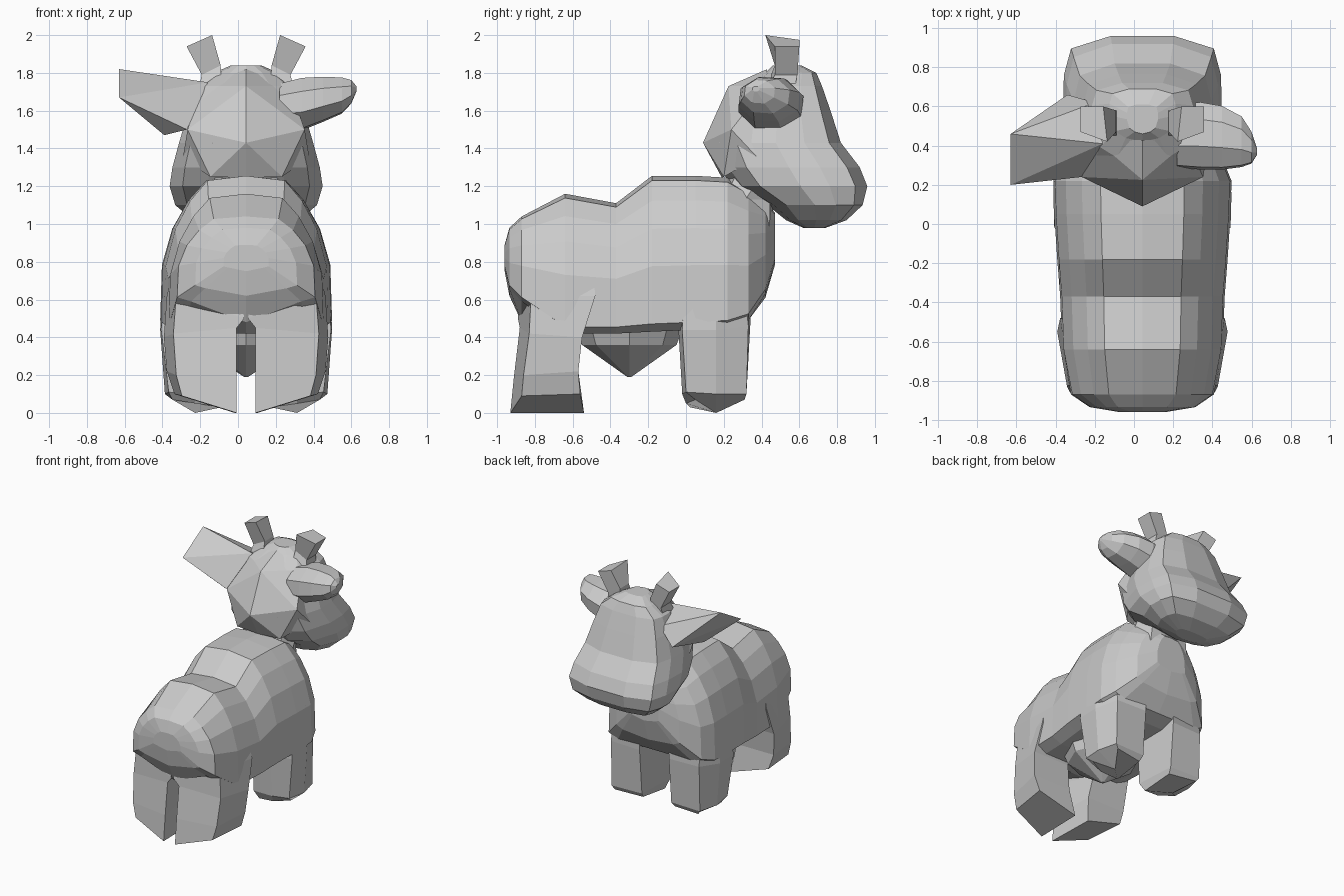
import bpy, bmesh, math

CX = 0.043  # plane of symmetry of the body


def finish(name, bm):
    bmesh.ops.remove_doubles(bm, verts=bm.verts, dist=0.0005)
    bmesh.ops.recalc_face_normals(bm, faces=bm.faces)
    me = bpy.data.meshes.new(name)
    bm.to_mesh(me)
    bm.free()
    ob = bpy.data.objects.new(name, me)
    bpy.context.collection.objects.link(ob)
    return ob


def loft(name, rings):
    """Skin a list of equal-length point rings and cap both ends."""
    bm = bmesh.new()
    loops = [[bm.verts.new(p) for p in r] for r in rings]
    n = len(loops[0])
    for a, b in zip(loops, loops[1:]):
        for i in range(n):
            j = (i + 1) % n
            bm.faces.new((a[i], a[j], b[j], b[i]))
    bm.faces.new(loops[0][::-1])
    bm.faces.new(loops[-1])
    return finish(name, bm)


def hull(name, pts):
    bm = bmesh.new()
    for p in pts:
        bm.verts.new(p)
    res = bmesh.ops.convex_hull(bm, input=bm.verts)
    junk = [g for g in res["geom_interior"] if isinstance(g, bmesh.types.BMVert)]
    bmesh.ops.delete(bm, geom=junk, context='VERTS')
    return finish(name, bm)


def full(half):
    """Mirror a half outline of (width, t) that starts and ends on the axis."""
    return half + [(-w, t) for w, t in half[-2:0:-1]]


# Body: cross-sections along y (y, top z, bottom z, half width, drop of the underside's middle)
section = full([(0, 1), (.47, .97), (.68, .84), (.86, .66), (.98, .42), (1, .05), (.8, 0), (0, 0)])
body = [(-.96, .89, .77, .12, .02), (-.935, .98, .66, .27, .04), (-.87, 1.04, .59, .365, .11),
        (-.64, 1.16, .42, .41, 0), (-.37, 1.11, .42, .42, 0), (-.18, 1.255, .43, .435, 0),
        (.05, 1.255, .44, .45, 0), (.22, 1.245, .45, .455, 0), (.33, 1.18, .49, .41, 0),
        (.42, 1.12, .63, .28, .02), (.47, 1.06, .80, .13, .02)]
loft("body", [[(CX + w * hw, y, zb + t * (zt - zb) - (v if w == t == 0 else 0)) for w, t in section]
              for y, zt, zb, hw, v in body])

# Neck bridging chest and head
loft("neck", [[(CX + w * hw, y0 + t * (y1 - y0), z) for w, t in
               full([(0, 0), (.8, .1), (1, .5), (.7, .95), (0, 1)])]
              for z, y0, y1, hw in [(.95, .1, .46, .25), (1.13, .17, .46, .22), (1.3, .25, .6, .2)]])

# Head: horizontal sections (z, back y, front y, half width)
outline = full([(0, 0), (.5, .07), (.83, .2), (1, .5), (.99, .72), (.9, .91), (.4, 1), (0, 1)])
head = [(.98, .62, .74, .13), (1.02, .53, .85, .28), (1.10, .43, .935, .375),
        (1.20, .25, .96, .405), (1.30, .17, .92, .39), (1.43, .13, .82, .355),
        (1.60, .20, .765, .305), (1.73, .31, .72, .26), (1.80, .42, .69, .17),
        (1.84, .46, .61, .08)]
loft("head", [[(CX + w * hw, y0 + t * (y1 - y0), z) for w, t in outline]
              for z, y0, y1, hw in head])

# Angular back of the head, pointing backwards
hull("back_of_head", [(CX, .09, 1.43), (CX, .225, 1.73), (CX, .43, 1.82), (CX, .19, 1.245)] +
     [(CX + s * x, y, z) for s in (-1, 1) for x, y, z in
      [(.31, .24, 1.5), (.23, .42, 1.73), (.19, .20, 1.25), (.335, .38, 1.35)]])

# Rounded ear on the right (x, y, z, half depth, half height)
ear = [(.22, .45, 1.62, .17, .13), (.34, .45, 1.635, .18, .145), (.45, .44, 1.66, .17, .125),
       (.55, .42, 1.68, .135, .10), (.60, .39, 1.70, .085, .065), (.627, .37, 1.715, .02, .015)]
loft("round_ear", [[(x, y + ry * math.cos(a * math.tau / 8 + .3), z + rz * math.sin(a * math.tau / 8 + .3))
                    for a in range(8)] for x, y, z, ry, rz in ear])

# Angular wedge ear on the left
hull("wedge_ear", [(-.63, .46, 1.82), (-.63, .20, 1.67), (-.39, .33, 1.47), (-.16, .41, 1.75),
                   (-.34, .66, 1.54), (-.2, .62, 1.66), (-.27, .24, 1.50)])

# Udder: upside-down faceted cone under the belly
loft("udder", [[(CX + r * .26 * math.cos(a * math.tau / 8), -.3 + r * .25 * math.sin(a * math.tau / 8), z)
                for a in range(8)] for r, z in [(1.15, .46), (1, .36), (.04, .19)]])

# Leg sections: inner-back, outer-back, outer-front, inner-front corners
rear = [[(.05, -.93, 0), (.34, -.87, .09), (.38, -.56, .10), (.06, -.54, 0)],
        [(.05, -.91, .2), (.37, -.86, .2), (.42, -.57, .22), (.09, -.57, .22)],
        [(.05, -.88, .45), (.385, -.83, .42), (.435, -.55, .40), (.12, -.55, .40)],
        [(.01, -.89, .5), (.37, -.82, .62), (.42, -.48, .62), (.12, -.5, .6)],
        [(.05, -.86, .8), (.34, -.80, .82), (.37, -.5, .82), (.12, -.5, .8)]]
front = [[(.13, .02, .03), (.27, .0, .05), (.39, .05, .07), (.27, .16, 0), (.37, .31, .07), (.14, .28, .06)],
         [(.11, -.02, .1), (.27, -.02, .1), (.41, 0, .11), (.43, .16, .1), (.39, .32, .1), (.13, .31, .1)],
         [(.11, -.04, .44), (.27, -.04, .44), (.45, -.02, .44), (.455, .16, .44), (.39, .33, .46), (.13, .34, .46)],
         [(.11, -.04, .8), (.27, -.04, .8), (.42, 0, .8), (.44, .16, .8), (.38, .29, .82), (.13, .36, .8)]]
# Horn: flared square stub
horn = [[(.13, .44, 1.76), (.25, .44, 1.72), (.24, .58, 1.74), (.13, .58, 1.76)],
        [(.135, .47, 1.84), (.235, .47, 1.79), (.235, .59, 1.79), (.135, .58, 1.84)],
        [(.18, .42, 2.0), (.315, .47, 1.94), (.315, .60, 1.94), (.20, .60, 1.975)]]
for side, s in (("left", -1), ("right", 1)):
    for part, rings in (("rear_leg", rear), ("front_leg", front), ("horn", horn)):
        loft(f"{side}_{part}", [[(CX + s * x, y, z) for x, y, z in r] for r in rings])
